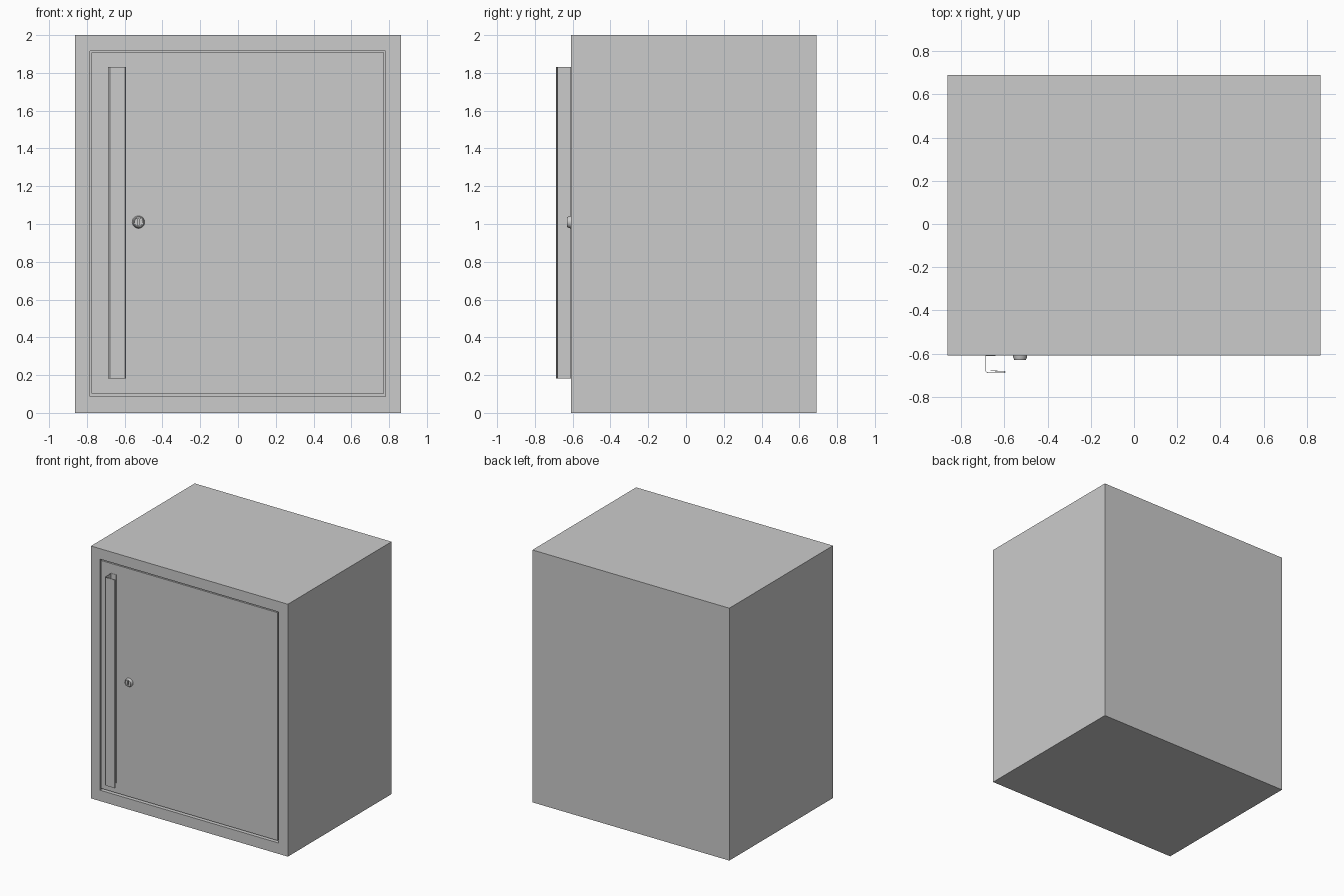
import bpy, bmesh
from math import cos, sin, pi

if "Cube" in bpy.data.objects:
    bpy.data.objects.remove(bpy.data.objects["Cube"])

FRONT, BACK, HALF_W, TOP = -0.608, 0.69, 0.863, 2.0


def make_object(name, bm):
    bmesh.ops.recalc_face_normals(bm, faces=bm.faces)
    mesh = bpy.data.meshes.new(name)
    bm.to_mesh(mesh)
    bm.free()
    obj = bpy.data.objects.new(name, mesh)
    bpy.context.collection.objects.link(obj)
    return obj


def box(name, x0, x1, y0, y1, z0, z1):
    bm = bmesh.new()
    bmesh.ops.create_cube(bm, size=1)
    for v in bm.verts:
        v.co = (x1 if v.co.x > 0 else x0, y1 if v.co.y > 0 else y0, z1 if v.co.z > 0 else z0)
    return make_object(name, bm)


def cut(obj, cutter):
    mod = obj.modifiers.new("cut", 'BOOLEAN')
    mod.operation, mod.solver, mod.object = 'DIFFERENCE', 'EXACT', cutter
    cutter.hide_render = True
    cutter.hide_set(True)


# Cabinet body with a hollow interior open at the front
body = box("cabinet_body", -HALF_W, HALF_W, FRONT, BACK, 0, TOP)
cut(body, box("interior_cutter", -0.784, 0.780, FRONT - 0.1, BACK - 0.04, 0.086, 1.917))

# Flush door, with a wider gap along the bottom
box("door", -0.776, 0.772, FRONT, FRONT + 0.06, 0.103, 1.909)

# Long folded sheet-metal pull: flange, web, front face and hemmed edge
path = [(-0.64, -0.610), (-0.686, -0.610), (-0.686, -0.682), (-0.678, -0.688),
        (-0.599, -0.688), (-0.595, -0.685), (-0.599, -0.682), (-0.664, -0.679)]
bm = bmesh.new()
low = [bm.verts.new((x, y, 0.182)) for x, y in path]
high = [bm.verts.new((x, y, 1.832)) for x, y in path]
for i in range(len(path) - 1):
    bm.faces.new((low[i], low[i + 1], high[i + 1], high[i]))
handle = make_object("pull_handle", bm)
sheet = handle.modifiers.new("sheet", 'SOLIDIFY')
sheet.thickness, sheet.offset = 0.003, 0

# Round lock: tapered collar with a recessed plug, turned around the y axis
SIDES = 32
profile = [(0.033, 0.01), (0.033, -0.006), (0.027, -0.021), (0.023, -0.021), (0.022, -0.017)]
bm = bmesh.new()
rings = [[bm.verts.new((-0.527 + r * cos(2 * pi * i / SIDES), FRONT + d,
                        1.01 + r * sin(2 * pi * i / SIDES))) for i in range(SIDES)]
         for r, d in profile]
for a, b in zip(rings, rings[1:]):
    for i in range(SIDES):
        j = (i + 1) % SIDES
        bm.faces.new((a[i], a[j], b[j], b[i]))
bm.faces.new(rings[0])
bm.faces.new(rings[-1])
lock = make_object("lock", bm)
bpy.context.view_layer.objects.active = lock
lock.select_set(True)
bpy.ops.object.shade_smooth_by_angle()

# Vertical key slot
cut(lock, box("key_slot_cutter", -0.531, -0.523, FRONT - 0.03, FRONT - 0.006, 0.993, 1.027))
